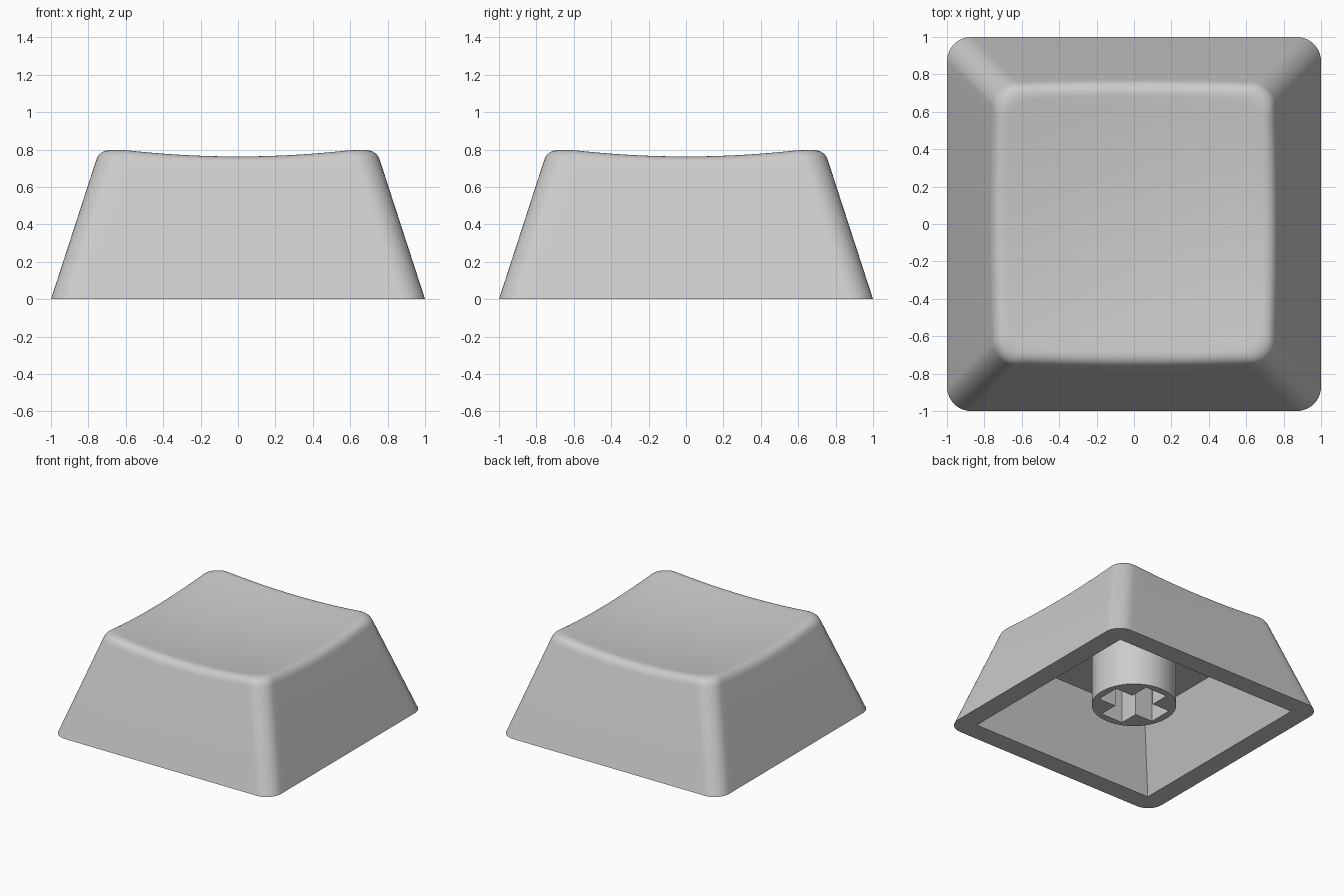
import bpy, bmesh, math
from mathutils import Vector

if "Cube" in bpy.data.objects:
    bpy.data.objects.remove(bpy.data.objects["Cube"])

grey = bpy.data.materials.new("light grey plastic")
grey.diffuse_color = (0.6, 0.6, 0.6, 1)
grey.use_nodes = True
grey.node_tree.nodes["Principled BSDF"].inputs["Base Color"].default_value = grey.diffuse_color

SLOPE = 0.325                 # inward lean of the walls per unit of height
CEILING = 0.555               # height of the hollow's ceiling
SIDE, ARC = 24, 10            # steps per straight side and per corner


def outline(half, radius):
    """Rounded square, anticlockwise, always the same number of points."""
    pts = []
    c = half - radius
    for q in range(4):
        a0 = q * math.pi / 2
        cx, cy = [(c, c), (-c, c), (-c, -c), (c, -c)][q]
        for i in range(ARC + 1):
            a = a0 + i / ARC * math.pi / 2
            pts.append(Vector((cx + radius * math.cos(a), cy + radius * math.sin(a), 0)))
        nx, ny = [(-c, c), (-c, -c), (c, -c), (c, c)][q]
        end = Vector((nx + radius * math.cos(a0 + math.pi / 2),
                      ny + radius * math.sin(a0 + math.pi / 2), 0))
        start = pts[-1].copy()
        pts += [start.lerp(end, i / SIDE) for i in range(1, SIDE)]
    return pts


def dish(p):
    """Point dropped on the hollowed top surface."""
    return Vector((p.x, p.y, 0.716 + 0.099 * (p.x ** 2 + p.y ** 2)))


def wall(i, z):
    """Point of column i on the leaning outer wall."""
    p = outline(1 - SLOPE * z, 0.13)[i]
    p.z = z
    return p


def finish(bm, name):
    bmesh.ops.remove_doubles(bm, verts=bm.verts, dist=1e-5)
    bmesh.ops.recalc_face_normals(bm, faces=bm.faces)
    mesh = bpy.data.meshes.new(name)
    bm.to_mesh(mesh)
    bm.free()
    mesh.materials.append(grey)
    mesh.shade_smooth()
    mesh.set_sharp_from_angle(angle=math.radians(30))
    obj = bpy.data.objects.new(name, mesh)
    bpy.context.collection.objects.link(obj)
    return obj


# Cap shell: ceiling, inner walls, rim, outer walls, rounded edge, dished top
n = 4 * (ARC + SIDE)
edge = []
for i in range(n):
    z = 0.78
    for _ in range(8):
        z = dish(wall(i, z)).z
    edge.append(wall(i, z))

inner_top = outline(0.65, 0.0)
for p in inner_top:
    p.z = CEILING
rings = [inner_top, outline(0.84, 0.0), outline(1.0, 0.13)]

low = [wall(i, edge[i].z - 0.065) for i in range(n)]
high = [dish(p * (1 - 0.07 / max(abs(p.x), abs(p.y)))) for p in edge]
for k in range(9):
    t = k / 8
    rings.append([low[i] * (1 - t) ** 2 + edge[i] * 2 * t * (1 - t) + high[i] * t * t
                  for i in range(n)])
for s in (0.9, 0.78, 0.64, 0.5, 0.36, 0.22, 0.1):
    rings.append([dish(p * s) for p in high])

bm = bmesh.new()
loops = [[bm.verts.new(p) for p in ring] for ring in rings]
for a, b in zip(loops, loops[1:]):
    for i in range(n):
        j = (i + 1) % n
        bm.faces.new((a[i], a[j], b[j], b[i]))
bm.faces.new(loops[0])
bm.faces.new(loops[-1])
finish(bm, "cap_shell")

# Round stem with a cross-shaped socket
R, L, W, BOTTOM = 0.318, 0.26, 0.10, 0.115
circle = [(R * math.cos(a * math.pi / 32), R * math.sin(a * math.pi / 32)) for a in range(64)]
cross = []
for q in range(4):
    c, s = [(1, 0), (0, 1), (-1, 0), (0, -1)][q]
    cross += [(x * c - y * s, x * s + y * c) for x, y in ((L, -W), (L, W), (W, W))]

bm = bmesh.new()
edges = []
for loop in (circle, cross):
    vs = [bm.verts.new((x, y, BOTTOM)) for x, y in loop]
    edges += [bm.edges.new((vs[i - 1], vs[i])) for i in range(len(vs))]
bmesh.ops.triangle_fill(bm, edges=edges, use_beauty=True, normal=(0, 0, -1))
out = bmesh.ops.extrude_face_region(bm, geom=bm.faces[:], use_keep_orig=True)
top = [g for g in out["geom"] if isinstance(g, bmesh.types.BMVert)]
bmesh.ops.translate(bm, verts=top, vec=(0, 0, CEILING + 0.01 - BOTTOM))
finish(bm, "stem")
